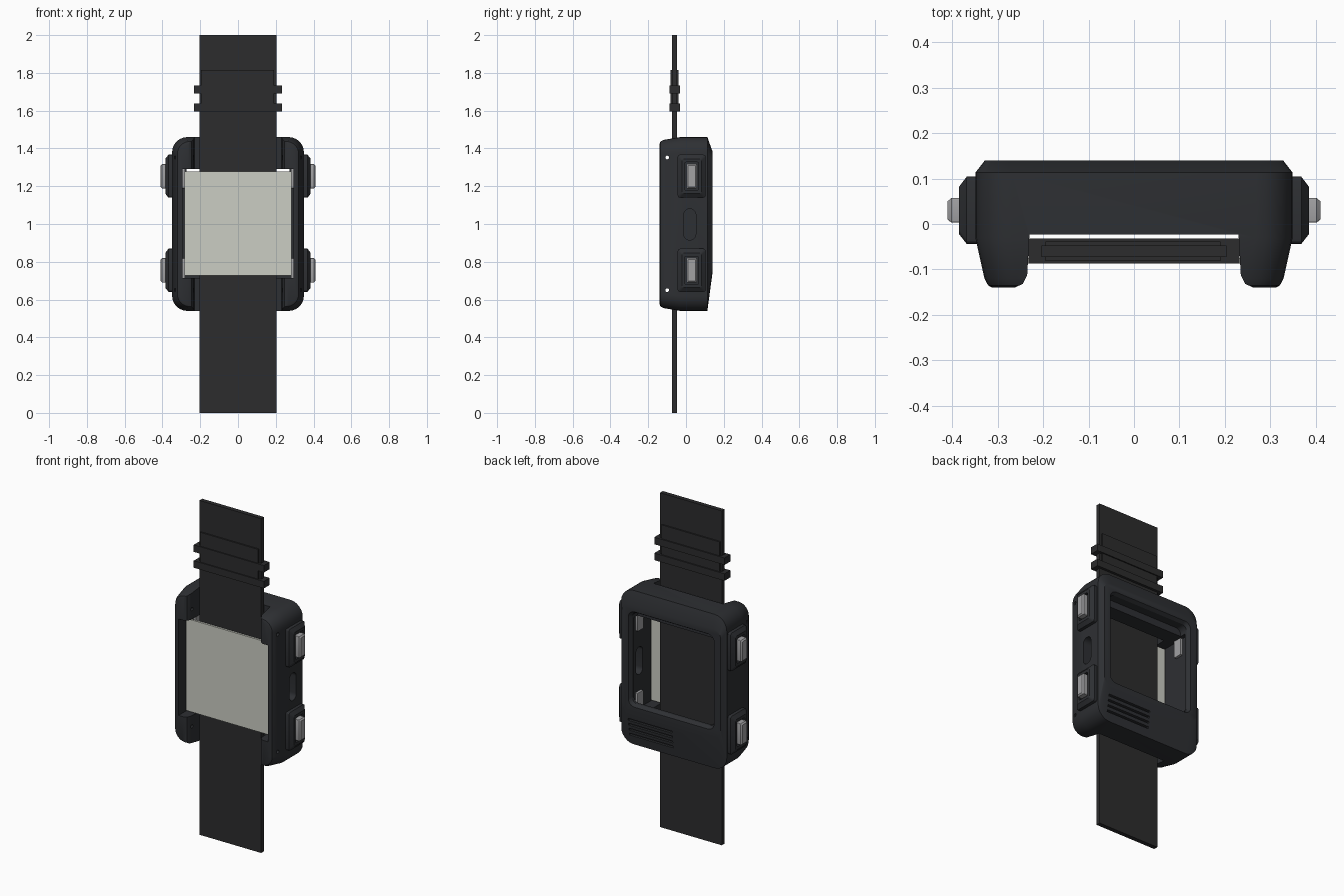
import bpy, bmesh, math

if "Cube" in bpy.data.objects:
    bpy.data.objects.remove(bpy.data.objects["Cube"])


def mat(name, c):
    m = bpy.data.materials.new(name)
    m.diffuse_color = (*c, 1)
    m.use_nodes = True
    m.node_tree.nodes["Principled BSDF"].inputs["Base Color"].default_value = m.diffuse_color
    return m


CASE = mat("case_dark", (0.027, 0.029, 0.033))
RUBBER = mat("strap_dark", (0.025, 0.025, 0.026))
PLATE = mat("plate_beige", (0.60, 0.61, 0.55))
METAL = mat("button_grey", (0.36, 0.36, 0.37))


def rrect(u0, u1, v0, v1, r, n=6):
    """Rounded rectangle outline."""
    pts = []
    for k, (cu, cv) in enumerate([(u1 - r, v1 - r), (u0 + r, v1 - r), (u0 + r, v0 + r), (u1 - r, v0 + r)]):
        for i in range(n + 1):
            a = math.pi / 2 * (k + i / n)
            pts.append((cu + r * math.cos(a), cv + r * math.sin(a)))
    return pts


def loft(name, rings, place, material=None, smooth=False):
    """Skin rings of (t, outline) and cap both ends; place maps (t, u, v) to xyz."""
    bm = bmesh.new()
    loops = [[bm.verts.new(place(t, u, v)) for u, v in pts] for t, pts in rings]
    n = len(loops[0])
    for a, b in zip(loops, loops[1:]):
        for i in range(n):
            bm.faces.new((a[i], a[(i + 1) % n], b[(i + 1) % n], b[i]))
    bm.faces.new(loops[0])
    bm.faces.new(loops[-1])
    bmesh.ops.recalc_face_normals(bm, faces=bm.faces)
    me = bpy.data.meshes.new(name)
    bm.to_mesh(me)
    bm.free()
    ob = bpy.data.objects.new(name, me)
    bpy.context.collection.objects.link(ob)
    if material:
        me.materials.append(material)
    if smooth:
        shade(ob)
    return ob


def shade(ob):
    bpy.ops.object.select_all(action='DESELECT')
    ob.select_set(True)
    bpy.context.view_layer.objects.active = ob
    bpy.ops.object.shade_smooth_by_angle(angle=math.radians(28))


def along_x(t, u, v): return (t, u, v)
def along_y(t, u, v): return (u, t, v)
def along_z(t, u, v): return (u, v, t)


def box(name, x0, x1, y0, y1, z0, z1, material=None):
    pts = [(x0, y0), (x1, y0), (x1, y1), (x0, y1)]
    return loft(name, [(z0, pts), (z1, pts)], along_z, material)


def cut(ob, cutter):
    cutter.hide_render = True
    mod = ob.modifiers.new("cut", 'BOOLEAN')
    mod.operation = 'DIFFERENCE'
    mod.solver = 'EXACT'
    mod.object = cutter
    bpy.context.view_layer.objects.active = ob
    bpy.ops.object.modifier_apply(modifier=mod.name)
    bpy.data.objects.remove(cutter)


# Case: rounded rectangle lofted from back (-y) to the sloped face (+y)
case = loft("case", [
    (-0.14, rrect(-0.312, 0.312, 0.575, 1.425, 0.06)),
    (-0.135, rrect(-0.321, 0.321, 0.563, 1.437, 0.065)),
    (-0.12, rrect(-0.329, 0.329, 0.555, 1.445, 0.07)),
    (-0.03, rrect(-0.349, 0.349, 0.54, 1.46, 0.08)),
    (0.113, rrect(-0.349, 0.349, 0.54, 1.46, 0.08)),
    (0.14, rrect(-0.328, 0.328, 0.74, 1.385, 0.05)),
], along_y, CASE)

# Strap channel with rounded lug edges, inner cavity
channel = [(-0.28, -0.2), (-0.265, -0.141), (-0.245, -0.132), (-0.235, -0.112), (-0.23, -0.023)]
channel += [(-x, y) for x, y in reversed(channel)]
cut(case, loft("channel_cutter", [(0.4, channel), (1.6, channel)], along_z))
cut(case, box("cavity_cutter", -0.295, 0.295, -0.2, 0.105, 0.715, 1.292))

# Face window with a chamfered rim
cut(case, loft("window_cutter", [
    (0.07, rrect(-0.272, 0.272, 0.79, 1.335, 0.035)),
    (0.12, rrect(-0.272, 0.272, 0.79, 1.335, 0.035)),
    (0.16, rrect(-0.295, 0.295, 0.765, 1.36, 0.045)),
], along_y))

# Side port and strap pin holes
slot = rrect(-0.012, 0.052, 0.915, 1.08, 0.031)
cut(case, loft("port_cutter", [(0.25, slot), (0.4, slot)], along_x))
for z in (0.65, 1.352):
    hole = rrect(-0.11, -0.09, z - 0.01, z + 0.01, 0.0099, 3)
    cut(case, loft("pin_cutter", [(-0.5, hole), (0.5, hole)], along_x))

# Vent grooves on one half of the lower slope
for i in range(4):
    z = 0.592 + i * 0.031
    y = 0.113 + (z - 0.54) * 0.135
    cut(case, box("vent_cutter", 0.0, 0.29, y - 0.014, 0.2, z, z + 0.012))
shade(case)

# Four side buttons with stepped, recessed bezels
for s, side in ((1, "right"), (-1, "left")):
    for zc, level in ((1.253, "upper"), (0.755, "lower")):
        def ring(x, hy, hz, r, yc=0.03, zc=zc, s=s):
            return (s * x, rrect(yc - hy, yc + hy, zc - hz, zc + hz, r, 3))
        loft(f"{side}_{level}_button_bezel", [
            ring(0.33, 0.074, 0.114, 0.012), ring(0.368, 0.074, 0.114, 0.012),
            ring(0.385, 0.052, 0.092, 0.010), ring(0.385, 0.036, 0.074, 0.006),
            ring(0.368, 0.036, 0.074, 0.006)], along_x, CASE, True)
        loft(f"{side}_{level}_button", [
            ring(0.28, 0.027, 0.064, 0.004), ring(0.402, 0.027, 0.064, 0.004),
            ring(0.41, 0.020, 0.057, 0.003)], along_x, METAL, True)

# Back plate
box("back_plate", -0.284, 0.284, -0.087, -0.075, 0.728, 1.279, PLATE)

# Strap, overlapping tip and two keeper loops
box("strap", -0.204, 0.204, -0.073, -0.047, 0.0, 2.0, RUBBER)
box("strap_tip", -0.195, 0.19, -0.081, -0.039, 1.6, 1.815, RUBBER)
for i, z in enumerate((1.595, 1.69)):
    box(f"strap_keeper_{i + 1}", -0.232, 0.232, -0.087, -0.032, z, z + 0.042, RUBBER)
